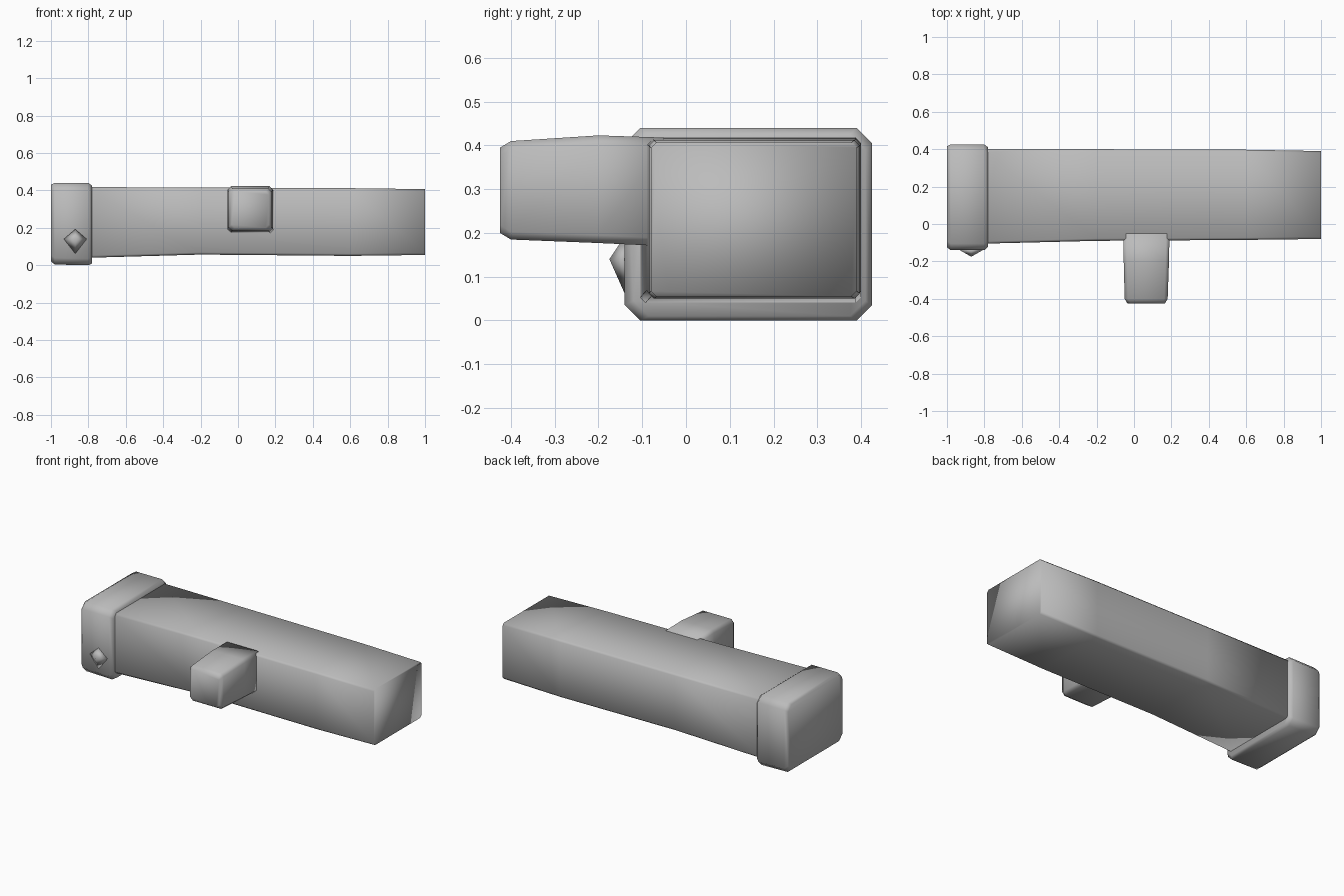
import bpy
import bmesh
from mathutils import Vector

cube = bpy.data.objects.get("Cube")
if cube:
    bpy.data.objects.remove(cube, do_unlink=True)

grey = bpy.data.materials.new("mid grey")
grey.use_nodes = True
colour = (0.5, 0.5, 0.5, 1)
grey.diffuse_color = colour
grey.node_tree.nodes["Principled BSDF"].inputs["Base Color"].default_value = colour


def finish(name, bm, angle=None):
    bmesh.ops.recalc_face_normals(bm, faces=bm.faces)
    mesh = bpy.data.meshes.new(name)
    bm.to_mesh(mesh)
    bm.free()
    mesh.materials.append(grey)
    mesh.shade_smooth()
    obj = bpy.data.objects.new(name, mesh)
    bpy.context.collection.objects.link(obj)
    return obj


def loft(name, sections, axis, cut):
    """Skin chamfered rectangles (position, low a, high a, low z, high z, inset)."""
    bm = bmesh.new()
    rings = []
    for p, a0, a1, z0, z1 in sections:
        outline = [(a0 + cut, z0), (a1 - cut, z0), (a1, z0 + cut), (a1, z1 - cut),
                   (a1 - cut, z1), (a0 + cut, z1), (a0, z1 - cut), (a0, z0 + cut)]
        rings.append([bm.verts.new((p, a, z) if axis == "x" else (a, p, z))
                      for a, z in outline])
    for r, s in zip(rings, rings[1:]):
        for i in range(len(r)):
            j = (i + 1) % len(r)
            bm.faces.new((r[i], r[j], s[j], s[i]))
    bm.faces.new(rings[0])
    bm.faces.new(rings[-1])
    return finish(name, bm)


# Long bar, very slightly tapered towards its left end
loft("main_bar", [(-0.8, -0.105, 0.40, 0.04, 0.418),
                  (-0.2, -0.09, 0.40, 0.057, 0.415),
                  (0.6, -0.085, 0.397, 0.05, 0.412),
                  (1.0, -0.08, 0.39, 0.055, 0.407)], "x", 0.012)

# Thick collar with worn edges
loft("end_collar", [(-1.0, -0.125, 0.415, 0.02, 0.43),
                    (-0.98, -0.14, 0.425, 0.004, 0.44),
                    (-0.8, -0.14, 0.425, 0.0, 0.44),
                    (-0.78, -0.12, 0.41, 0.01, 0.425)], "x", 0.035)

# Stub handle sticking out of the front
loft("front_stub", [(-0.425, -0.035, 0.165, 0.2, 0.395),
                    (-0.40, -0.05, 0.18, 0.185, 0.41),
                    (-0.2, -0.055, 0.187, 0.177, 0.423),
                    (-0.05, -0.058, 0.19, 0.17, 0.418)], "y", 0.018)

# Small pointed dent mark on the collar's front
bm = bmesh.new()
tip = bm.verts.new((-0.87, -0.175, 0.14))
base = [bm.verts.new((x, -0.135, z)) for x, z in
        ((-0.94, 0.14), (-0.87, 0.05), (-0.80, 0.14), (-0.87, 0.2))]
for i in range(4):
    bm.faces.new((tip, base[i], base[(i + 1) % 4]))
bm.faces.new(base)
finish("collar_bump", bm)
